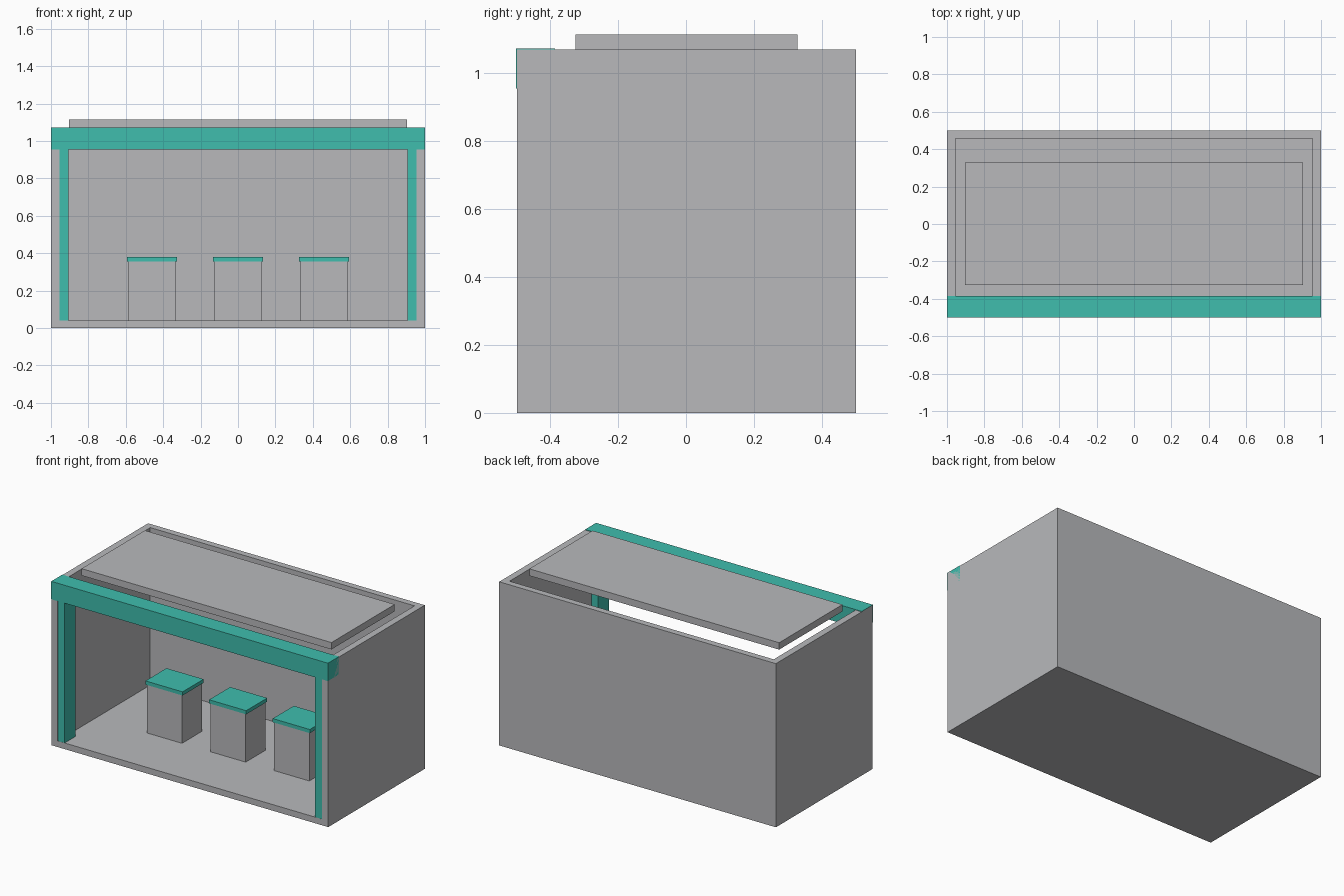
import bpy
import bmesh
from mathutils import Vector

cube = bpy.data.objects.get("Cube")
if cube:
    bpy.data.objects.remove(cube, do_unlink=True)


def make_material(name, rgb):
    mat = bpy.data.materials.new(name)
    mat.use_nodes = True
    color = (*rgb, 1.0)
    mat.diffuse_color = color
    mat.node_tree.nodes["Principled BSDF"].inputs["Base Color"].default_value = color
    return mat


GREY = make_material("light grey", (0.48, 0.485, 0.5))
TEAL = make_material("teal", (0.05, 0.51, 0.42))


def prism(name, outline, bottom, top, mat):
    """Extrude a plan outline straight up between two heights."""
    bm = bmesh.new()
    face = bm.faces.new([bm.verts.new((x, y, bottom)) for x, y in outline])
    grown = bmesh.ops.extrude_face_region(bm, geom=[face])["geom"]
    verts = [v for v in grown if isinstance(v, bmesh.types.BMVert)]
    bmesh.ops.translate(bm, verts=verts, vec=Vector((0, 0, top - bottom)))
    bmesh.ops.recalc_face_normals(bm, faces=bm.faces)
    mesh = bpy.data.meshes.new(name)
    bm.to_mesh(mesh)
    bm.free()
    mesh.materials.append(mat)
    obj = bpy.data.objects.new(name, mesh)
    bpy.context.collection.objects.link(obj)
    return obj


def box(name, x, y, z, mat):
    outline = [(x[0], y[0]), (x[1], y[0]), (x[1], y[1]), (x[0], y[1])]
    return prism(name, outline, z[0], z[1], mat)


FRONT, BACK, WALL_TOP = -0.497, 0.5, 1.069
INNER_X, INNER_BACK, FLOOR_TOP = 0.955, 0.458, 0.04

# Three walls as one U-shaped plan, open at the front and the top
half = [(1, BACK), (1, FRONT), (INNER_X, FRONT), (INNER_X, INNER_BACK)]
prism("walls", half + [(-x, y) for x, y in reversed(half)], 0, WALL_TOP, GREY)

# Floor slab between the walls
box("floor", (-INNER_X, INNER_X), (FRONT, INNER_BACK), (0, FLOOR_TOP), GREY)

# Raised roof panel
box("roof_panel", (-0.903, 0.903), (-0.325, 0.328), (WALL_TOP, 1.114), GREY)

# Front beam and the posts below it
box("front_beam", (-1, 1), (-0.5, -0.386), (0.955, 1.072), TEAL)
for side, sign in (("left", 1), ("right", -1)):
    xs = sorted((sign * 0.905, sign * 0.999))
    box(side + "_post", xs, (FRONT + 0.001, -0.386), (0.001, 0.96), TEAL)

# Row of display pedestals with overhanging tops
for label, x in (("right", -0.46), ("middle", 0), ("left", 0.46)):
    box(label + "_pedestal", (x - 0.127, x + 0.127), (-0.102, 0.105),
        (FLOOR_TOP, 0.356), GREY)
    box(label + "_pedestal_top", (x - 0.134, x + 0.134), (-0.107, 0.11),
        (0.356, 0.38), TEAL)
